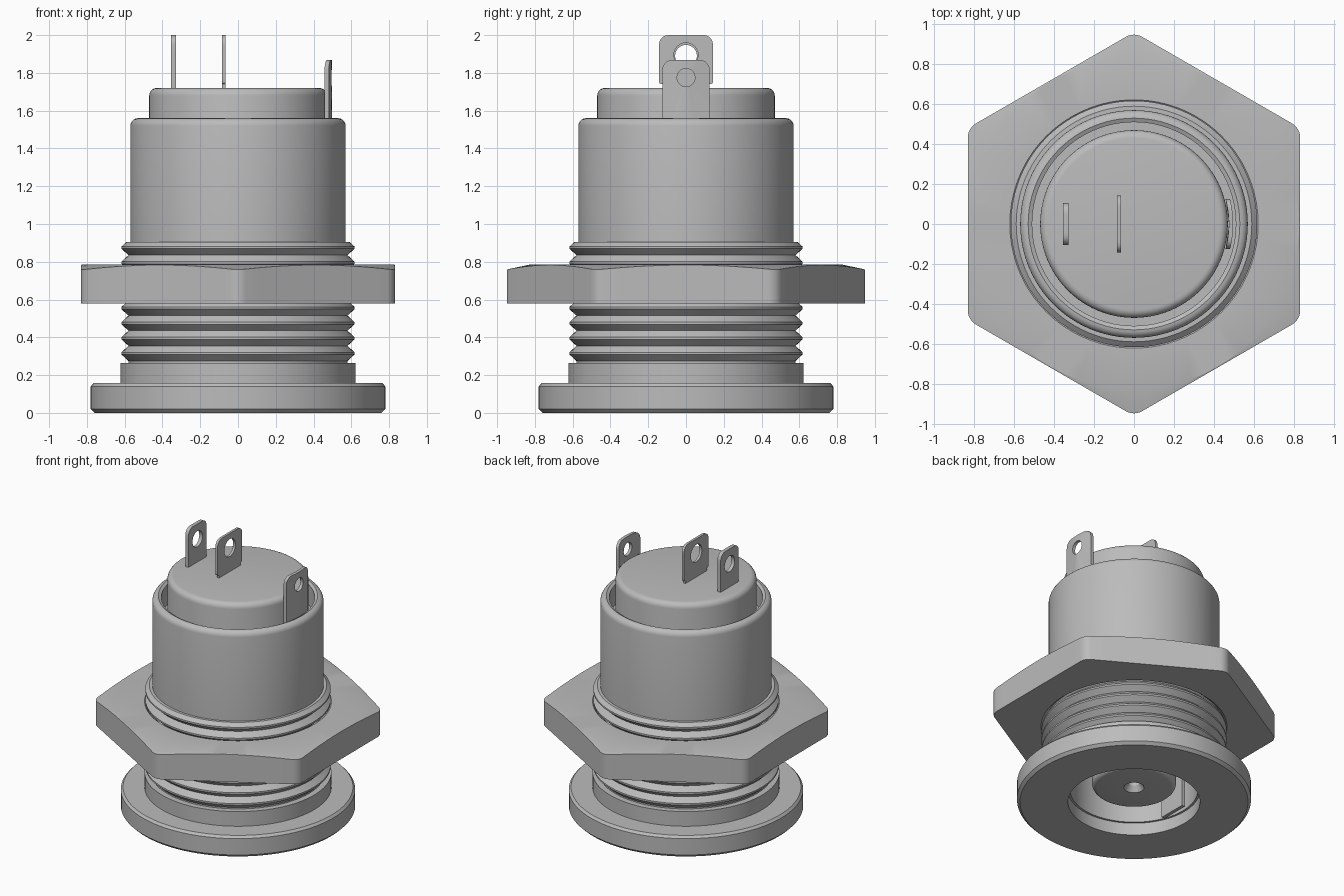
import bpy, bmesh, math
from mathutils import Vector

cube = bpy.data.objects.get("Cube")
if cube:
    bpy.data.objects.remove(cube, do_unlink=True)

grey = bpy.data.materials.new("plain grey")
grey.use_nodes = True
GREY = (0.5, 0.5, 0.5, 1)
grey.diffuse_color = GREY
grey.node_tree.nodes["Principled BSDF"].inputs["Base Color"].default_value = GREY


def finish(name, bm, angle=30):
    """Clean the mesh, add it to the scene and shade it smooth with sharp edges."""
    bmesh.ops.remove_doubles(bm, verts=bm.verts, dist=1e-5)
    bmesh.ops.recalc_face_normals(bm, faces=bm.faces)
    me = bpy.data.meshes.new(name)
    bm.to_mesh(me)
    bm.free()
    me.materials.append(grey)
    ob = bpy.data.objects.new(name, me)
    bpy.context.collection.objects.link(ob)
    bpy.ops.object.select_all(action='DESELECT')
    ob.select_set(True)
    bpy.context.view_layer.objects.active = ob
    bpy.ops.object.shade_smooth_by_angle(angle=math.radians(angle))
    return ob


def arc(cx, cy, r, a0, a1, n=5):
    return [(cx + r * math.cos(math.radians(a0 + (a1 - a0) * i / n)),
             cy + r * math.sin(math.radians(a0 + (a1 - a0) * i / n))) for i in range(n + 1)]


def bridge(bm, rings):
    """Join rings of vertices with quads, closing the last ring to the first."""
    n = len(rings[0])
    for a, b in zip(rings, rings[1:] + rings[:1]):
        for i in range(n):
            j = (i + 1) % n
            face = [a[i], a[j], b[j], b[i]]
            bm.faces.new(face)


def lathe(name, profile, seg=96):
    """Spin a closed (radius, height) profile around z."""
    bm = bmesh.new()
    rings = [[bm.verts.new((r * math.cos(math.tau * i / seg), r * math.sin(math.tau * i / seg), z))
              for i in range(seg)] for r, z in profile]
    bridge(bm, rings)
    # the link between two points on the axis has no area
    bmesh.ops.delete(bm, geom=[f for f in bm.faces
                               if all(v.co.xy.length < 1e-6 for v in f.verts)], context='FACES')
    return finish(name, bm)


# Housing: flange, collar, threads, barrel with rounded rim, stepped bore
threads = []
for k in range(8):
    z = 0.275 + 0.08 * k
    threads += [(0.58, z), (0.617, z + 0.034), (0.617, z + 0.046)]
housing = [(0.44, 0), (0.76, 0), (0.78, 0.02), (0.78, 0.14), (0.765, 0.157),
           (0.622, 0.157), (0.622, 0.265), (0.58, 0.265)] + threads
housing += [(0.59, 0.905), (0.57, 0.905)]
housing += arc(0.53, 1.52, 0.04, 0, 90)
housing += [(0.51, 1.55), (0.51, 1.40), (0.47, 1.40), (0.47, 0.09), (0.44, 0.09)]
lathe("threaded_housing", housing)

# Insulating core: capped top, open socket below with a central post
core = [(0, 1.72)] + arc(0.43, 1.68, 0.04, 90, 0)
core += [(0.47, 0.09), (0.425, 0.09), (0.425, 1.2), (0.28, 1.2)]
core += arc(0.245, 0.145, 0.035, 0, -90)
core += [(0.067, 0.11), (0.04, 0.15), (0.04, 0.4), (0, 0.4)]
lathe("socket_core", core)

# Hex nut: rounded corners, top edge bevelled by a shallow cone
FLAT, FILLET = 0.832, 0.08
corners = []
for k in range(6):
    a = 90 + 60 * k
    d = (FLAT - FILLET) / math.cos(math.radians(30))
    corners.append(arc(d * math.cos(math.radians(a)), d * math.sin(math.radians(a)),
                       FILLET, a - 30, a + 30, 6))
outline = []
for k in range(6):
    outline += corners[k]
    p, q = Vector(corners[k][-1]), Vector(corners[(k + 1) % 6][0])
    outline += [tuple(p.lerp(q, t / 12)) for t in range(1, 12)]
bm = bmesh.new()


def nut_ring(radius, height):
    ring = []
    for x, y in outline:
        full = math.hypot(x, y)
        r = radius or full
        z = height if height is not None else 0.783 - 0.2 * max(0, full - 0.83)
        ring.append(bm.verts.new((x / full * r, y / full * r, z)))
    return ring


bridge(bm, [nut_ring(0.62, 0.58), nut_ring(None, 0.58), nut_ring(None, None),
            nut_ring(0.828, 0.785), nut_ring(0.622, 0.785), nut_ring(0.585, 0.75),
            nut_ring(0.585, 0.61)])
finish("hex_nut", bm, 15)


def tab(name, x, thick, half, z0, z1, hole_z, hole_r, round_bottom=0.002, bend=None):
    """Upright plate facing x with rounded top corners and a round eyelet."""
    r, b = 0.05, round_bottom
    parts = [arc(half - r, z1 - r, r, 0, 90), arc(-half + r, z1 - r, r, 90, 180),
             arc(-half + b, z0 + b, b, 180, 270), arc(half - b, z0 + b, b, 270, 360)]
    pts = []
    for k in range(4):
        pts += parts[k]
        p, q = Vector(parts[k][-1]), Vector(parts[(k + 1) % 4][0])
        pts += [tuple(p.lerp(q, t / 8)) for t in range(1, 8)]
    eye = []
    for y, z in pts:
        a = math.atan2(z - hole_z, y)
        eye.append((hole_r * math.cos(a), hole_z + hole_r * math.sin(a)))
    bm = bmesh.new()

    def ring(points, side):
        out = []
        for y, z in points:
            dx = math.sqrt(bend * bend - y * y) - bend if bend else 0
            out.append(bm.verts.new((x + side * thick / 2 + dx, y, z)))
        return out

    bridge(bm, [ring(pts, -1), ring(pts, 1), ring(eye, 1), ring(eye, -1)])
    return finish(name, bm)


def block(name, x0, x1, half, z0, z1):
    bm = bmesh.new()
    bmesh.ops.create_cube(bm, size=1)
    for v in bm.verts:
        v.co = ((x0 + x1) / 2 + v.co.x * (x1 - x0), v.co.y * 2 * half,
                (z0 + z1) / 2 + v.co.z * (z1 - z0))
    return finish(name, bm)


# Solder tabs on top, with the contact strip continuing into the socket
tab("outer_tab", -0.342, 0.026, 0.105, 1.70, 2.0, 1.89, 0.058)
block("contact_strip", -0.355, -0.329, 0.105, 0.05, 1.25)
tab("centre_tab", -0.075, 0.018, 0.143, 1.74, 2.0, 1.895, 0.064, 0.015)
block("centre_tab_stem", -0.084, -0.066, 0.125, 1.70, 1.76)
tab("side_tab", 0.486, 0.022, 0.125, 1.39, 1.868, 1.775, 0.048, bend=0.486)
